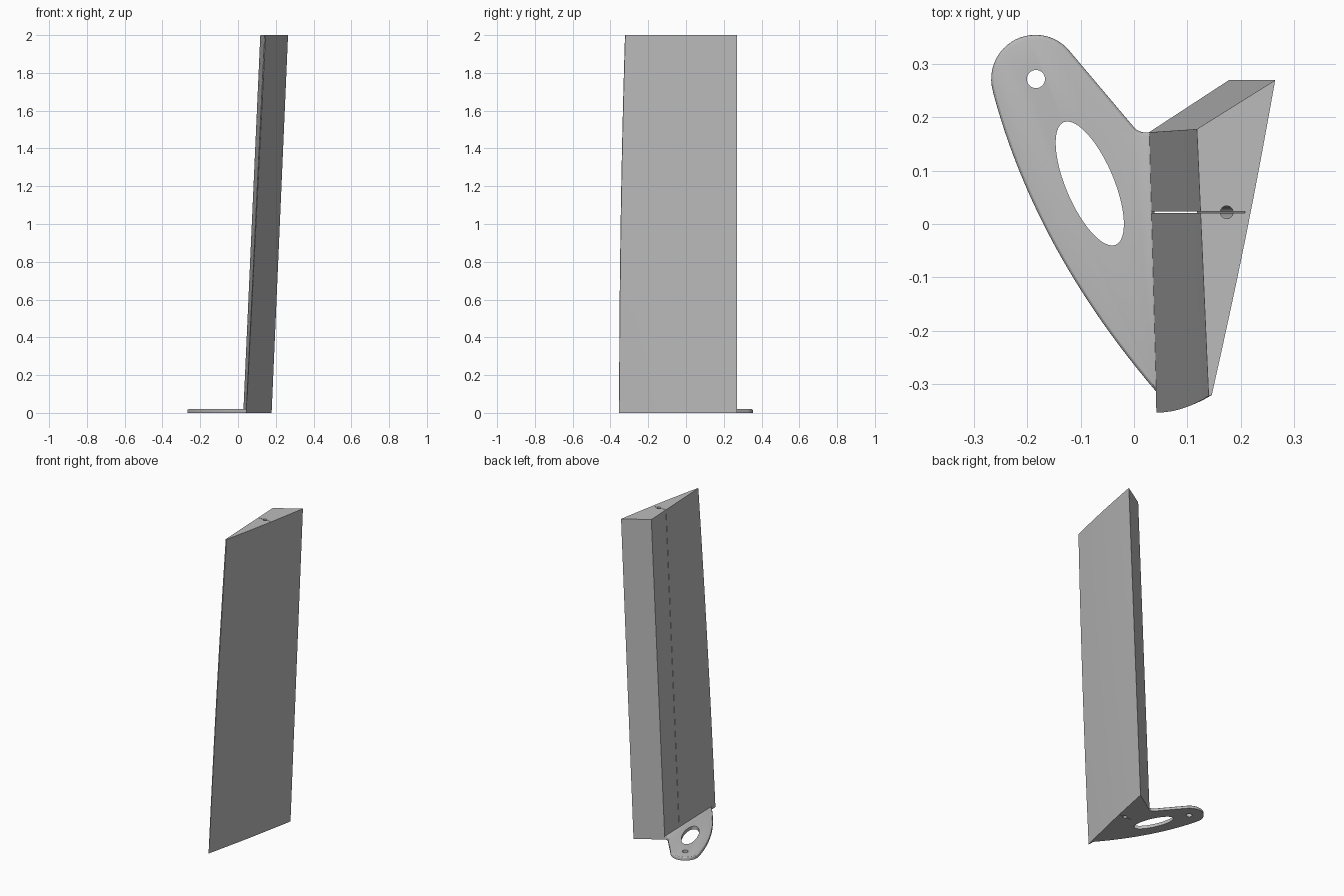
import bpy, bmesh
from math import sin, cos, pi, radians
from mathutils import Vector

cube = bpy.data.objects.get("Cube")
if cube:
    bpy.data.objects.remove(cube, do_unlink=True)

grey = bpy.data.materials.new("plain grey")
grey.use_nodes = True
grey.diffuse_color = (0.5, 0.5, 0.5, 1)
grey.node_tree.nodes["Principled BSDF"].inputs["Base Color"].default_value = (0.5, 0.5, 0.5, 1)


def loft(name, rings, rim=0):
    """Closed solid through rings of equal point count, optional rounded top rim."""
    bm = bmesh.new()
    loops = [[bm.verts.new(p) for p in ring] for ring in rings]
    n = len(loops[0])
    for low, high in zip(loops, loops[1:]):
        for i in range(n):
            j = (i + 1) % n
            bm.faces.new((low[i], low[j], high[j], high[i]))
    bm.faces.new(loops[0][::-1])
    top = bm.faces.new(loops[-1])
    bmesh.ops.recalc_face_normals(bm, faces=bm.faces)
    if rim:
        bmesh.ops.bevel(bm, geom=list(top.edges), offset=rim, segments=3,
                        profile=0.5, affect='EDGES')
    mesh = bpy.data.meshes.new(name)
    bm.to_mesh(mesh)
    bm.free()
    mesh.materials.append(grey)
    obj = bpy.data.objects.new(name, mesh)
    bpy.context.collection.objects.link(obj)
    return obj


def ellipse(cx, cy, a, b, turn, z, n=48):
    c, s = cos(turn), sin(turn)
    pts = [(a * cos(2 * pi * i / n), b * sin(2 * pi * i / n)) for i in range(n)]
    return [(cx + x * c - y * s, cy + x * s + y * c, z) for x, y in pts]


def cut(obj, cutters):
    bpy.context.view_layer.objects.active = obj
    for cutter in cutters:
        cutter.hide_render = True
        mod = obj.modifiers.new("cut", 'BOOLEAN')
        mod.operation, mod.solver, mod.object = 'DIFFERENCE', 'EXACT', cutter
        bpy.ops.object.modifier_apply(modifier=mod.name)
        bpy.data.objects.remove(cutter, do_unlink=True)


def smooth(obj):
    bpy.ops.object.select_all(action='DESELECT')
    obj.select_set(True)
    bpy.context.view_layer.objects.active = obj
    bpy.ops.object.shade_smooth_by_angle(angle=radians(25))


def quad_curve(a, b, c, n):
    a, b, c = Vector(a), Vector(b), Vector(c)
    return [tuple(a * (1 - t) ** 2 + b * 2 * t * (1 - t) + c * t * t)
            for t in (i / n for i in range(n + 1))]


# Leaning three-sided blade with a bowed front edge
def blade_section(t):
    z = 2 * t
    tip = Vector((0.042 + 0.098 * t, -0.354 + 0.031 * t * t, z))
    nose = tip + Vector((0.002 + 0.004 * t, 0.002, 0))
    back = Vector((0.178 + 0.087 * t, 0.27, z))
    corner = Vector((0.028 + 0.09 * t, 0.172 + 0.006 * t, z))
    side = [nose.lerp(back, i / 8) + Vector((0.004 * sin(pi * i / 8), 0, 0))
            for i in range(9)]
    return [tip] + side + [corner]


blade = loft("blade", [blade_section(i / 12) for i in range(13)])

# Bore and thin slit running the whole length of the blade
ends = (-0.01, 1.01)
bore = loft("bore_cutter", [ellipse(0.086 + 0.088 * t, 0.022, 0.012, 0.012, 0, 2 * t, 24)
                            for t in ends])
slit = loft("slit_cutter", [[(x + 0.09 * t, y, 2 * t) for x, y in
                             ((0, 0.0207), (0.118, 0.0207), (0.118, 0.0233), (0, 0.0233))]
                            for t in ends])
cut(blade, [bore, slit])
smooth(blade)

# Mounting plate: round lug, straight edge, small fillet, long curved edge
lug = [(-0.185 + 0.083 * cos(a), 0.272 + 0.083 * sin(a))
       for a in (radians(38 + 157 * i / 24) for i in range(25))]
outline = lug + quad_curve((-0.264, 0.245), (-0.185, -0.049), (0.042, -0.315), 24)
outline += [(0.047, -0.31), (0.034, 0.172)]
outline += quad_curve((0.025, 0.172), (0.008, 0.170), (-0.003, 0.185), 6)
plate = loft("mounting_plate", [[(x, y, z) for x, y in outline] for z in (0, 0.02)], rim=0.008)

# Bolt hole and slanted oval window
hole = loft("hole_cutter", [ellipse(-0.184, 0.272, 0.017, 0.017, 0, z) for z in (-0.05, 0.05)])
window = loft("window_cutter", [ellipse(-0.083, 0.076, 0.125, 0.045, radians(113), z)
                                for z in (-0.05, 0.05)])
cut(plate, [hole, window])
smooth(plate)
